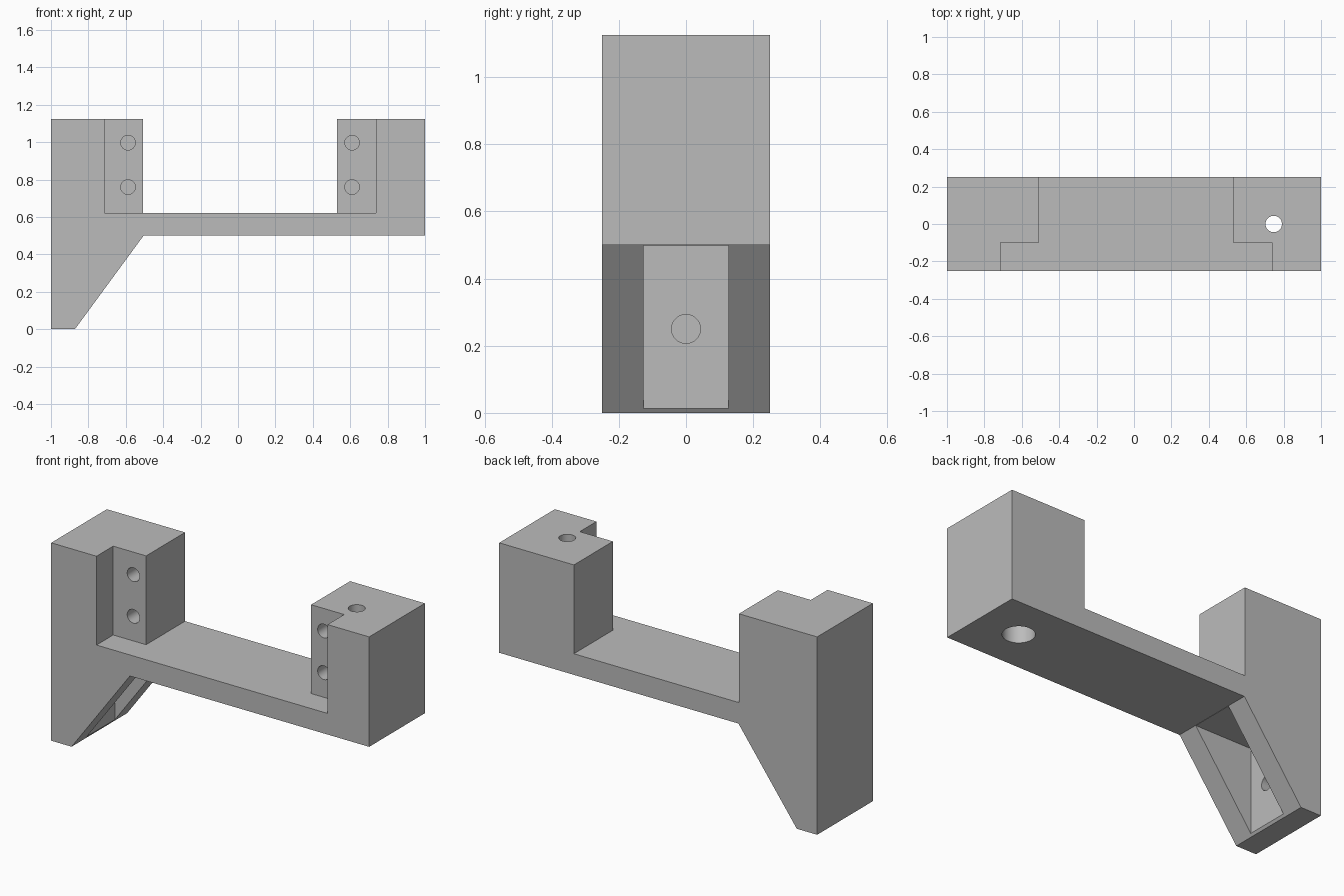
import bpy
import bmesh
import math
from mathutils import Vector, Matrix

if "Cube" in bpy.data.objects:
    bpy.data.objects.remove(bpy.data.objects["Cube"], do_unlink=True)

grey = bpy.data.materials.new("plain grey")
grey.use_nodes = True
grey.diffuse_color = (0.5, 0.5, 0.5, 1)
grey.node_tree.nodes["Principled BSDF"].inputs["Base Color"].default_value = (0.5, 0.5, 0.5, 1)

HALF_DEPTH = 0.25
TOP, DECK, UNDER = 1.125, 0.62, 0.5
LEDGE_Y = -0.1


def finish(name, bm):
    bmesh.ops.recalc_face_normals(bm, faces=bm.faces)
    mesh = bpy.data.meshes.new(name)
    bm.to_mesh(mesh)
    bm.free()
    mesh.materials.append(grey)
    obj = bpy.data.objects.new(name, mesh)
    bpy.context.collection.objects.link(obj)
    return obj


def prism(name, profile, y0, y1):
    """Extrude an x-z outline along y."""
    bm = bmesh.new()
    face = bm.faces.new([bm.verts.new((x, y0, z)) for x, z in profile])
    out = bmesh.ops.extrude_face_region(bm, geom=[face])
    moved = [v for v in out["geom"] if isinstance(v, bmesh.types.BMVert)]
    bmesh.ops.translate(bm, verts=moved, vec=(0, y1 - y0, 0))
    return finish(name, bm)


def box(name, x0, x1, y0, y1, z0, z1):
    return prism(name, [(x0, z0), (x1, z0), (x1, z1), (x0, z1)], y0, y1)


def drill(name, start, end, radius):
    """Round cutter running from start to end."""
    a, b = Vector(start), Vector(end)
    turn = (b - a).to_track_quat("Z", "Y").to_matrix().to_4x4()
    bm = bmesh.new()
    bmesh.ops.create_cone(bm, cap_ends=True, segments=48, radius1=radius, radius2=radius,
                          depth=(b - a).length, matrix=Matrix.Translation((a + b) / 2) @ turn)
    return finish(name, bm)


# Main body: tall post with sloped foot, thin deck, short post
bracket = prism("bracket", [
    (-1, 0), (-0.872, 0), (-0.505, UNDER), (1, UNDER), (1, TOP), (0.53, TOP),
    (0.53, DECK), (-0.508, DECK), (-0.508, TOP), (-1, TOP)], -HALF_DEPTH, HALF_DEPTH)

cutters = [
    # Front corner notches of the two posts, level with the deck
    box("left_notch", -0.715, -0.4, -0.4, LEDGE_Y, DECK, 1.3),
    box("right_notch", 0.4, 0.738, -0.4, LEDGE_Y, DECK, 1.3),
    # Slot between the two foot ribs
    box("foot_slot", -0.862, -0.4, -0.126, 0.126, -0.1, UNDER - 0.001),
    # Blind hole in the foot wall
    drill("foot_hole", (-0.8, 0, 0.25), (-0.998, 0, 0.25), 0.043),
    # Vertical bolt hole with a wider bore from below
    drill("bolt_hole", (0.747, 0, 0.3), (0.747, 0, 1.3), 0.044),
    drill("bolt_bore", (0.747, 0, 0.3), (0.747, 0, 1.0), 0.083),
]
# Blind screw holes in the notch faces
for x in (-0.588, 0.61):
    for z in (0.76, 0.997):
        cutters.append(drill("screw_hole", (x, LEDGE_Y - 0.05, z), (x, 0.15, z), 0.039))

for cutter in cutters:
    cutter.hide_render = True
    cut = bracket.modifiers.new(cutter.name, "BOOLEAN")
    cut.operation = "DIFFERENCE"
    cut.solver = "EXACT"
    cut.object = cutter

# Bake the cuts and drop the helpers
bpy.context.view_layer.update()
graph = bpy.context.evaluated_depsgraph_get()
solid = bpy.data.meshes.new_from_object(bracket.evaluated_get(graph))
bracket.modifiers.clear()
bracket.data = solid
for cutter in cutters:
    bpy.data.objects.remove(cutter, do_unlink=True)

# Round holes smooth, all corners sharp
for obj in bpy.context.selected_objects:
    obj.select_set(False)
bracket.select_set(True)
bpy.context.view_layer.objects.active = bracket
bpy.ops.object.shade_smooth_by_angle(angle=math.radians(30))
